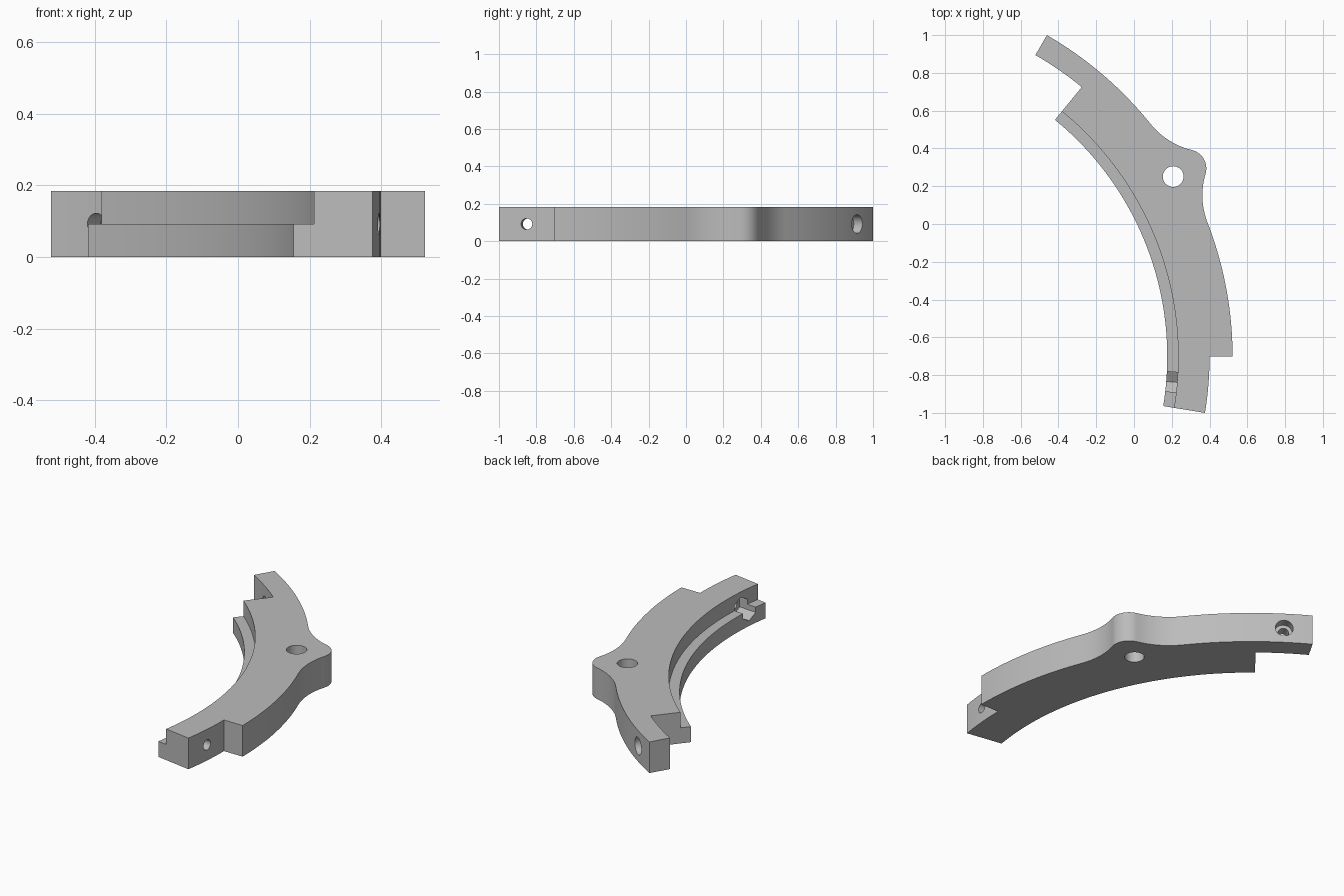
import bpy, bmesh
from math import radians, degrees, pi, sin, cos, atan2
from mathutils import Matrix, Vector

if "Cube" in bpy.data.objects:
    bpy.data.objects.remove(bpy.data.objects["Cube"], do_unlink=True)

# Ring centre and main sizes
CENTRE = Vector((-1.444, -0.7026, 0))
R_OUT, R_LAP, R_LEDGE, R_IN = 1.966, 1.844, 1.678, 1.62
HEIGHT, MID = 0.184, 0.092
LAP = 9.28            # angle of each lap joint
SPAN = 60             # angle of the segment
LUG_R, FILLET_R = 0.10, 0.40

grey = bpy.data.materials.new("plain grey")
grey.use_nodes = True
grey.diffuse_color = (0.5, 0.5, 0.5, 1)
grey.node_tree.nodes["Principled BSDF"].inputs["Base Color"].default_value = (0.5, 0.5, 0.5, 1)


def polar(r, deg):
    return Vector((r * cos(radians(deg)), r * sin(radians(deg))))


def arc(r, a, b, n, centre=Vector((0, 0))):
    return [centre + polar(r, a + (b - a) * i / n) for i in range(n + 1)]


def circle(r, n, centre=Vector((0, 0))):
    return arc(r, 0, 360, n, centre)[:-1]


def prism(name, outline, z0, z1, matrix=Matrix()):
    bm = bmesh.new()
    face = bm.faces.new([bm.verts.new((p.x, p.y, z0)) for p in outline])
    ext = bmesh.ops.extrude_face_region(bm, geom=[face])["geom"]
    bmesh.ops.translate(bm, verts=[v for v in ext if isinstance(v, bmesh.types.BMVert)],
                        vec=(0, 0, z1 - z0))
    bmesh.ops.recalc_face_normals(bm, faces=bm.faces)
    bm.transform(Matrix.Translation(CENTRE) @ matrix)
    mesh = bpy.data.meshes.new(name)
    bm.to_mesh(mesh)
    bm.free()
    mesh.materials.append(grey)
    obj = bpy.data.objects.new(name, mesh)
    bpy.context.collection.objects.link(obj)
    return obj


def radial(deg):
    # Turns a prism so that it runs outward at mid height
    return (Matrix.Translation((0, 0, MID)) @ Matrix.Rotation(radians(deg), 4, 'Z')
            @ Matrix.Rotation(pi / 2, 4, 'Y'))


# Rounded lug blended into the outer arc by two concave fillets
half = SPAN / 2
lug = polar(1.994, half)
d, f = lug.length, R_OUT + FILLET_R
spread = degrees(math_angle) if (math_angle := atan2(
    (1 - ((d * d + f * f - (LUG_R + FILLET_R) ** 2) / (2 * d * f)) ** 2) ** 0.5,
    (d * d + f * f - (LUG_R + FILLET_R) ** 2) / (2 * d * f))) else 0
low, high = half - spread, half + spread
low_c, high_c = polar(f, low), polar(f, high)
to_low = degrees(atan2(*(low_c - lug).yx))
to_high = degrees(atan2(*(high_c - lug).yx))
outer = (arc(R_OUT, 0, low, 16)
         + arc(FILLET_R, low + 180, to_low + 180, 12, low_c)[1:]
         + arc(LUG_R, to_low, to_high, 20, lug)[1:]
         + arc(FILLET_R, to_high - 180, high - 180, 12, high_c)[1:]
         + arc(R_OUT, high, SPAN, 16)[1:])

# Curved segment with a lap joint at each end
outline = (arc(R_LAP, -LAP, 0, 8) + outer
           + arc(R_LAP, SPAN, SPAN - LAP, 8)
           + arc(R_IN, SPAN - LAP, -LAP, 48))
body = prism("ring_segment", outline, 0, HEIGHT)

# Cutters: inner ledge, lug hole, screw holes, screw head recess, nut pocket
nut_end, head_end = -LAP / 2, SPAN - LAP / 2
ledge = arc(R_LEDGE, -LAP - 1.2, SPAN - LAP + 1.2, 50) + arc(1.5, SPAN - LAP + 1.2, -LAP - 1.2, 50)
cutters = [
    prism("ledge_cutter", ledge, MID, HEIGHT + 0.1),
    prism("lug_hole_cutter", circle(0.055, 40, polar(1.907, half)), -0.1, HEIGHT + 0.1),
    prism("nut_screw_cutter", circle(0.03, 32), 1.65, 1.95, radial(nut_end)),
    prism("nut_pocket_cutter", circle(0.061, 6), 1.55, 1.73, radial(nut_end)),
    prism("head_screw_cutter", circle(0.03, 32), 1.75, 1.95, radial(head_end)),
    prism("head_recess_cutter", circle(0.05, 32), 1.91, 2.1, radial(head_end)),
]
bpy.context.view_layer.objects.active = body
for cutter in cutters:
    cutter.hide_render = True
    mod = body.modifiers.new(cutter.name, 'BOOLEAN')
    mod.operation, mod.solver, mod.object = 'DIFFERENCE', 'EXACT', cutter
    bpy.ops.object.modifier_apply(modifier=mod.name)
for cutter in cutters:
    bpy.data.objects.remove(cutter, do_unlink=True)

bpy.ops.object.select_all(action='DESELECT')
body.select_set(True)
bpy.ops.object.shade_smooth_by_angle(angle=radians(30))
